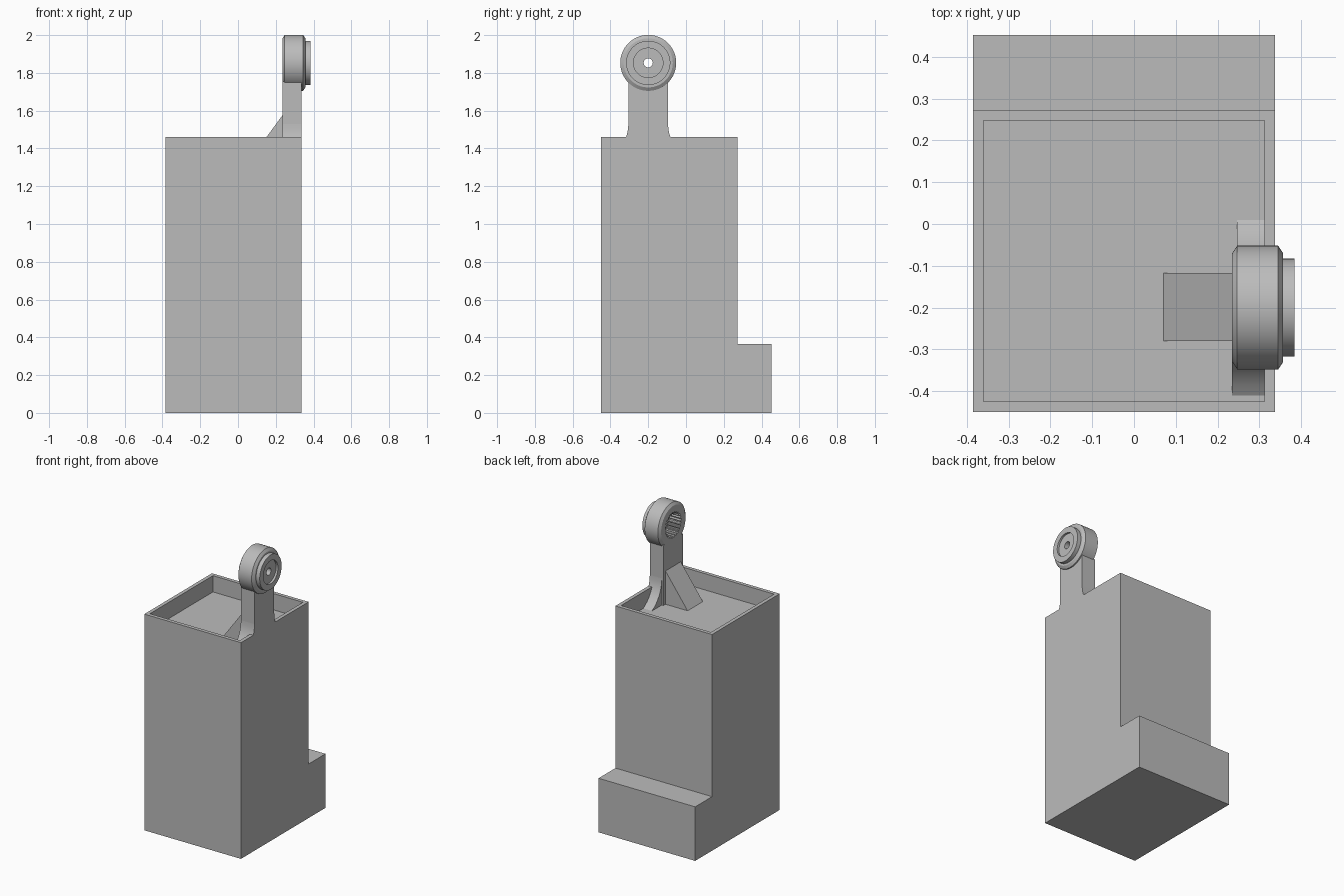
import bpy, bmesh, math
from mathutils import Vector

default = bpy.data.objects.get("Cube")
if default:
    bpy.data.objects.remove(default, do_unlink=True)

grey = bpy.data.materials.new("plain_grey")
grey.use_nodes = True
grey.diffuse_color = (0.5, 0.5, 0.5, 1)
grey.node_tree.nodes["Principled BSDF"].inputs["Base Color"].default_value = (0.5, 0.5, 0.5, 1)


def finish(bm, name, smooth=False):
    bmesh.ops.recalc_face_normals(bm, faces=bm.faces)
    mesh = bpy.data.meshes.new(name)
    bm.to_mesh(mesh)
    bm.free()
    mesh.materials.append(grey)
    obj = bpy.data.objects.new(name, mesh)
    bpy.context.collection.objects.link(obj)
    if smooth:
        bpy.ops.object.select_all(action="DESELECT")
        obj.select_set(True)
        bpy.context.view_layer.objects.active = obj
        bpy.ops.object.shade_smooth_by_angle(angle=math.radians(25))
    return obj


def prism(points, axis, start, end):
    """Extrude a 2D outline along x (points are y, z) or y (points are x, z)."""
    bm = bmesh.new()
    place = (lambda a, b: (start, a, b)) if axis == "x" else (lambda a, b: (a, start, b))
    face = bm.faces.new([bm.verts.new(place(a, b)) for a, b in points])
    new = bmesh.ops.extrude_face_region(bm, geom=[face])["geom"]
    step = Vector((end - start, 0, 0)) if axis == "x" else Vector((0, end - start, 0))
    bmesh.ops.translate(bm, vec=step, verts=[v for v in new if isinstance(v, bmesh.types.BMVert)])
    bmesh.ops.recalc_face_normals(bm, faces=bm.faces)
    return bm


LEFT, RIGHT, RIM, FLOOR = -0.385, 0.337, 1.46, 1.35
ARM_IN, HUB_Y, HUB_Z = 0.235, -0.2, 1.853

# Tall body with a rear step and a shallow tray in the top
bm = prism([(-0.45, 0), (0.452, 0), (0.452, 0.365), (0.272, 0.365),
            (0.272, RIM), (-0.45, RIM)], "x", LEFT, RIGHT)
top = max(bm.faces, key=lambda f: f.calc_center_median().z)
bmesh.ops.inset_region(bm, faces=[top], thickness=0.035)
wall = bmesh.ops.extrude_discrete_faces(bm, faces=[top])["faces"][0]
bmesh.ops.translate(bm, vec=(0, 0, FLOOR - RIM), verts=wall.verts)
finish(bm, "body")

# Upright arm
HALF = 0.105
finish(prism([(HUB_Y - HALF, FLOOR), (HUB_Y + HALF, FLOOR),
              (HUB_Y + HALF, 1.755), (HUB_Y - HALF, 1.755)], "x", ARM_IN, RIGHT), "arm")

# Curved flares at the foot of the arm, the rear one slightly thinner
for side, name, inner in ((-1, "front_flare", ARM_IN), (1, "rear_flare", 0.247)):
    outline = [(HUB_Y + side * (HALF - 0.01), FLOOR), (HUB_Y + side * (HALF - 0.01), 1.53)]
    for i in range(9):
        a = math.pi / 2 * i / 8 * 0.68
        t = math.sin(a) / math.sin(math.pi / 2 * 0.68)
        drop = (1 - math.cos(a)) / (1 - math.cos(math.pi / 2 * 0.68))
        outline.append((HUB_Y + side * (HALF + 0.105 * drop), 1.53 - 0.18 * t))
    finish(prism(outline, "x", inner, RIGHT), name, smooth=True)

# Triangular brace on the tray floor
finish(prism([(0.07, FLOOR), (ARM_IN + 0.01, FLOOR), (ARM_IN + 0.01, 1.575),
              (ARM_IN, 1.575)], "y", -0.28, -0.117), "brace")

# Lathed hub: chamfered rim, outer boss, through hole and toothed socket
SOCKET, TOOTH, SEGMENTS = 0.086, 0.01, 96
profile = [(0.235, 0.13), (0.247, 0.148), (0.345, 0.148), (0.357, 0.13),
           (0.357, 0.117), (0.384, 0.117), (0.384, 0.078), (0.37, 0.078),
           (0.37, 0.024), (0.325, 0.024), (0.325, SOCKET), (0.235, SOCKET)]
bm = bmesh.new()
rings = []
for s in range(SEGMENTS):
    angle = 2 * math.pi * s / SEGMENTS
    ring = []
    for x, r in profile:
        if r == SOCKET and s % 4 < 2:
            r -= TOOTH
        ring.append(bm.verts.new((x, HUB_Y + r * math.cos(angle), HUB_Z + r * math.sin(angle))))
    rings.append(ring)
for s, ring in enumerate(rings):
    nxt = rings[(s + 1) % SEGMENTS]
    for i in range(len(profile)):
        j = (i + 1) % len(profile)
        bm.faces.new((ring[i], ring[j], nxt[j], nxt[i]))
finish(bm, "hub", smooth=True)
